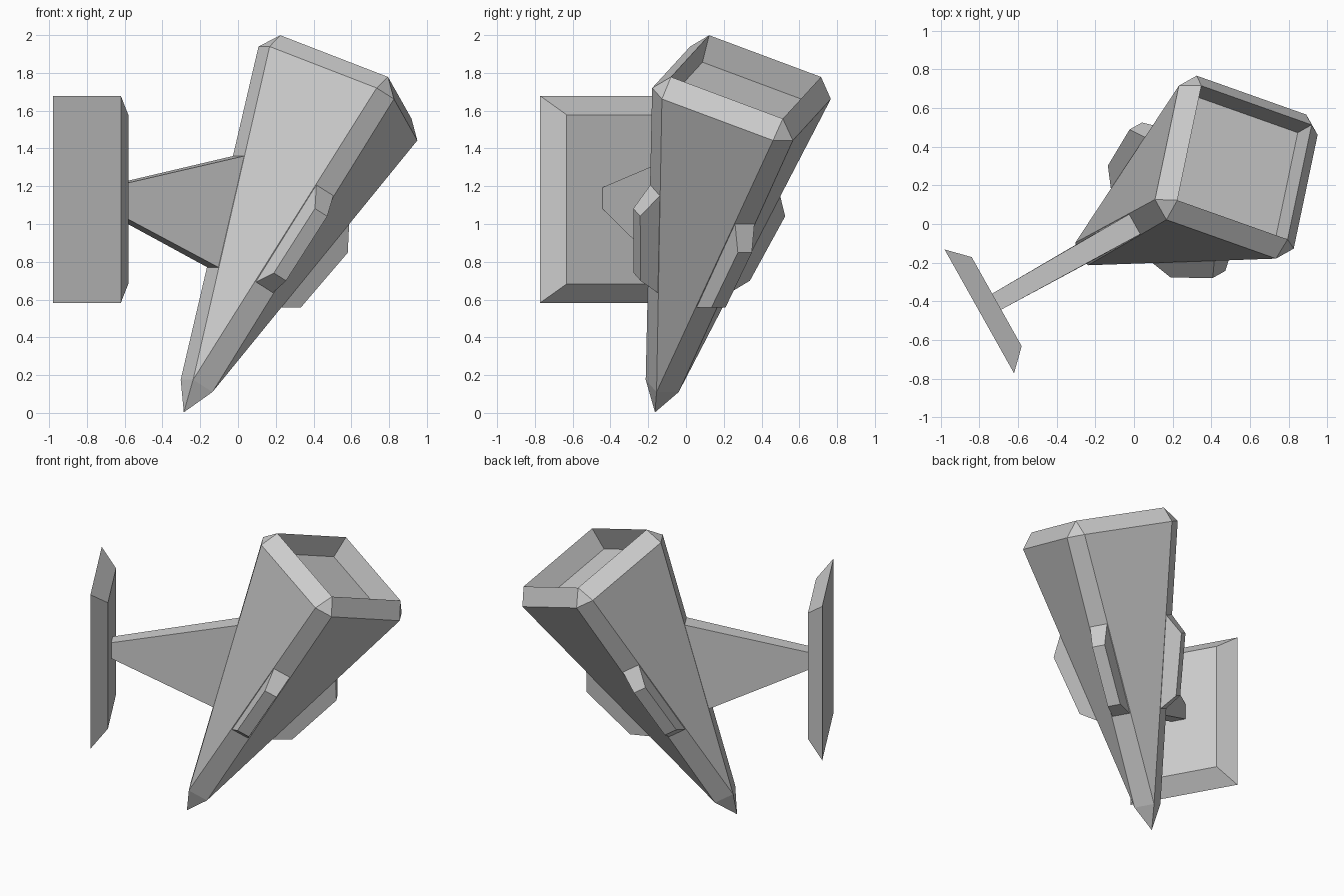
import bpy, bmesh
from math import radians
from mathutils import Matrix, Vector

if "Cube" in bpy.data.objects:
    bpy.data.objects.remove(bpy.data.objects["Cube"])


def skin(name, rings, frame):
    """Skin through matching rings of points, cap both ends, weld coincident corners."""
    bm = bmesh.new()
    vs = [[bm.verts.new(frame @ Vector(p)) for p in ring] for ring in rings]
    n = len(vs[0])
    for a, b in zip(vs, vs[1:]):
        for j in range(n):
            bm.faces.new((a[j], a[(j + 1) % n], b[(j + 1) % n], b[j]))
    bm.faces.new(vs[0][::-1])
    bm.faces.new(vs[-1])
    bmesh.ops.remove_doubles(bm, verts=bm.verts, dist=0.0005)
    bmesh.ops.recalc_face_normals(bm, faces=bm.faces)
    me = bpy.data.meshes.new(name)
    bm.to_mesh(me)
    bm.free()
    ob = bpy.data.objects.new(name, me)
    bpy.context.collection.objects.link(ob)
    return ob


def chamfered_square(r, s, h):
    """Square of half size r whose corners are cut back to s."""
    pts = []
    for k in range(4):
        rot = Matrix.Rotation(radians(90 * k), 3, 'Z')
        pts += [rot @ Vector((r, -s, h)), rot @ Vector((r, s, h))]
    return pts


def fin_ring(x, z0, z1, w0, w1=None, x1=None):
    """Upright rectangle across a fin: bottom edge at x, top edge at x1."""
    x1 = x if x1 is None else x1
    a, b = w0 / 2, (w0 if w1 is None else w1) / 2
    return [(x, -a, z0), (x, a, z0), (x1, b, z1), (x1, -b, z1)]


# Frames: upright (turned about z) and tilted along the body axis
upright = Matrix.Translation((-0.287, -0.164, 0.003)) @ Matrix.Rotation(radians(29.3), 4, 'Z')
tilted = upright @ Matrix.Rotation(radians(29), 4, 'Y')

# Tapered body with a point below and a recessed top
profile = [(0, 0, 0), (0.095, 0, 0.16), (0.405, 0.32, 1.93),
           (0.322, 0.322, 2.03), (0.318, 0.318, 1.87)]
skin("body", [chamfered_square(*p) for p in profile],
     tilted @ Matrix.Rotation(radians(-45), 4, 'Z'))

# Short fins on three body edges
for name, ang in (("front_fin", -90), ("right_fin", 0), ("back_fin", 90)):
    skin(name, [fin_ring(0.195, 0.757, 1.344, 0.118, x1=0.34),
                fin_ring(0.22, 0.757, 1.344, 0.118, x1=0.365),
                fin_ring(0.332, 0.82, 1.21, 0.085, x1=0.44)],
         tilted @ Matrix.Rotation(radians(ang), 4, 'Z'))

# Long wing on the fourth edge
skin("wing", [fin_ring(0.21, 0.752, 1.368, 0.12, x1=0.387),
              fin_ring(-0.488, 1.08, 1.19, 0.095)], upright)

# Upright plate at the wing end, chamfered toward the body
skin("wing_plate", [fin_ring(-0.485, 0.68, 1.575, 0.528),
                    fin_ring(-0.588, 0.58, 1.675, 0.734)], upright)
